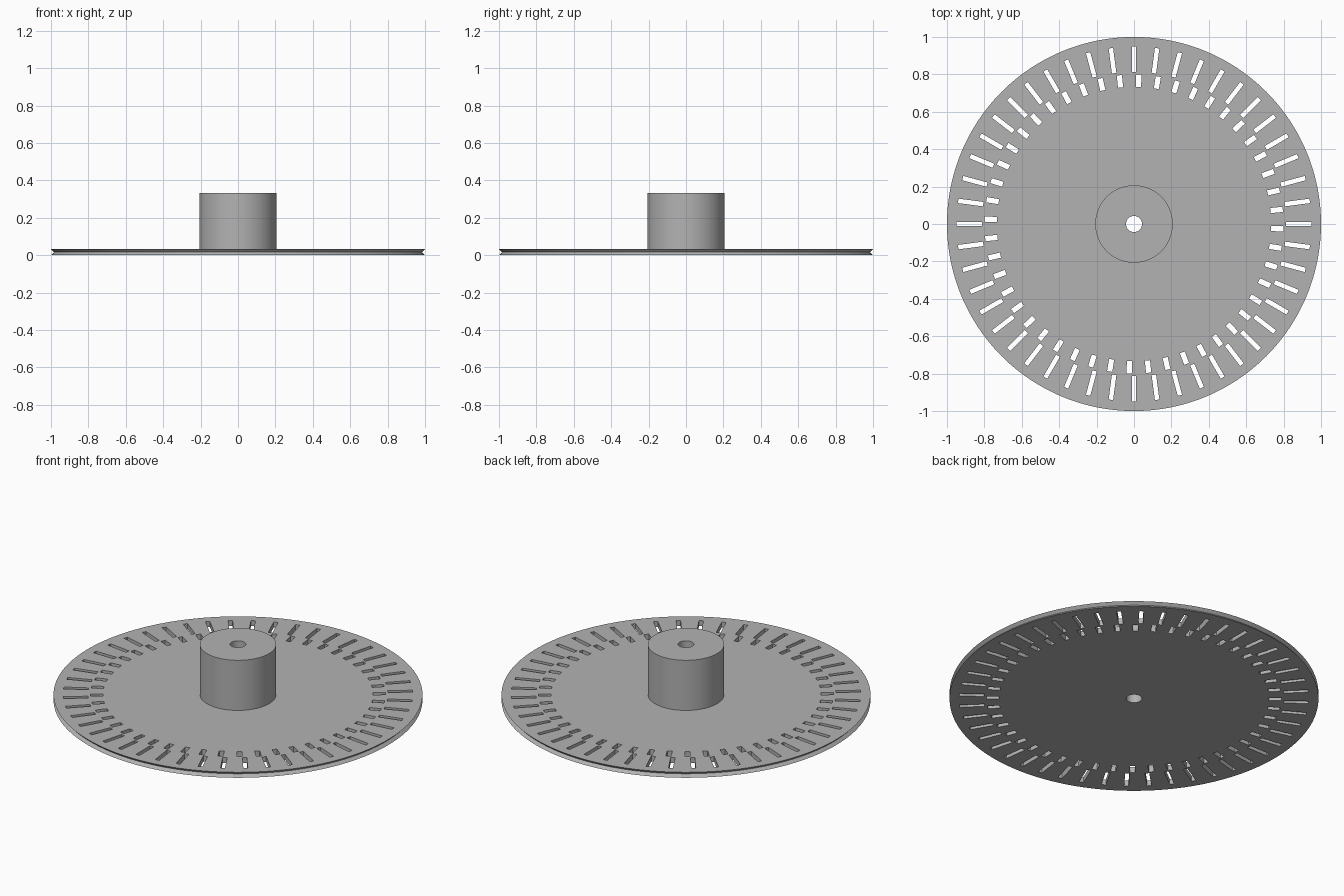
import bpy, bmesh, math
from mathutils import Matrix, Vector

if "Cube" in bpy.data.objects:
    bpy.data.objects.remove(bpy.data.objects["Cube"], do_unlink=True)

THICK, RIM, GROOVE = 0.033, 1.0, 0.016
HUB_R, HUB_TOP, BORE = 0.207, 0.333, 0.043
PITCHES = 48
SEGMENTS = 192

grey = bpy.data.materials.new("plain grey")
grey.use_nodes = True
colour = (0.45, 0.45, 0.45, 1)
grey.diffuse_color = colour
grey.node_tree.nodes["Principled BSDF"].inputs["Base Color"].default_value = colour


def make_object(name, bm):
    bmesh.ops.recalc_face_normals(bm, faces=bm.faces)
    mesh = bpy.data.meshes.new(name)
    bm.to_mesh(mesh)
    bm.free()
    mesh.materials.append(grey)
    obj = bpy.data.objects.new(name, mesh)
    bpy.context.collection.objects.link(obj)
    return obj


def lathe(name, profile):
    """Revolve a closed (radius, height) outline about z."""
    bm = bmesh.new()
    rings = []
    for i in range(SEGMENTS):
        a = math.tau * i / SEGMENTS
        rings.append([bm.verts.new((r * math.cos(a), r * math.sin(a), z)) for r, z in profile])
    n = len(profile)
    for i, ring in enumerate(rings):
        after = rings[(i + 1) % SEGMENTS]
        for j in range(n):
            k = (j + 1) % n
            bm.faces.new((ring[j], after[j], after[k], ring[k]))
    return make_object(name, bm)


def add_slots(bm, inner, outer, width, offset):
    """Ring of radial slot blocks, offset given in pitches."""
    for i in range(PITCHES):
        turn = Matrix.Rotation(math.tau * (i + offset) / PITCHES, 4, "Z")
        place = Matrix.Translation(Vector(((inner + outer) / 2, 0, THICK / 2)))
        size = Matrix.Diagonal((outer - inner, width, THICK * 3, 1))
        bmesh.ops.create_cube(bm, size=1, matrix=turn @ place @ size)


# Disc with a V-grooved rim, hub and through bore, turned as one body
wheel = lathe("slotted_disc_with_hub", [
    (BORE, 0), (RIM, 0), (RIM - GROOVE, THICK / 2), (RIM, THICK),
    (HUB_R, THICK), (HUB_R, HUB_TOP), (BORE, HUB_TOP),
])

# Two rings of slots, the inner one a quarter pitch behind
bm = bmesh.new()
add_slots(bm, 0.813, 0.948, 0.024, 0)
add_slots(bm, 0.733, 0.799, 0.028, -0.25)
cutter = make_object("slot_cutter", bm)
cutter.hide_render = True

cut = wheel.modifiers.new("slots", "BOOLEAN")
cut.operation = "DIFFERENCE"
cut.solver = "EXACT"
cut.object = cutter

bpy.ops.object.select_all(action="DESELECT")
wheel.select_set(True)
bpy.context.view_layer.objects.active = wheel
bpy.ops.object.modifier_apply(modifier=cut.name)
bpy.data.objects.remove(cutter, do_unlink=True)
bpy.ops.object.shade_smooth_by_angle(angle=math.radians(30))
